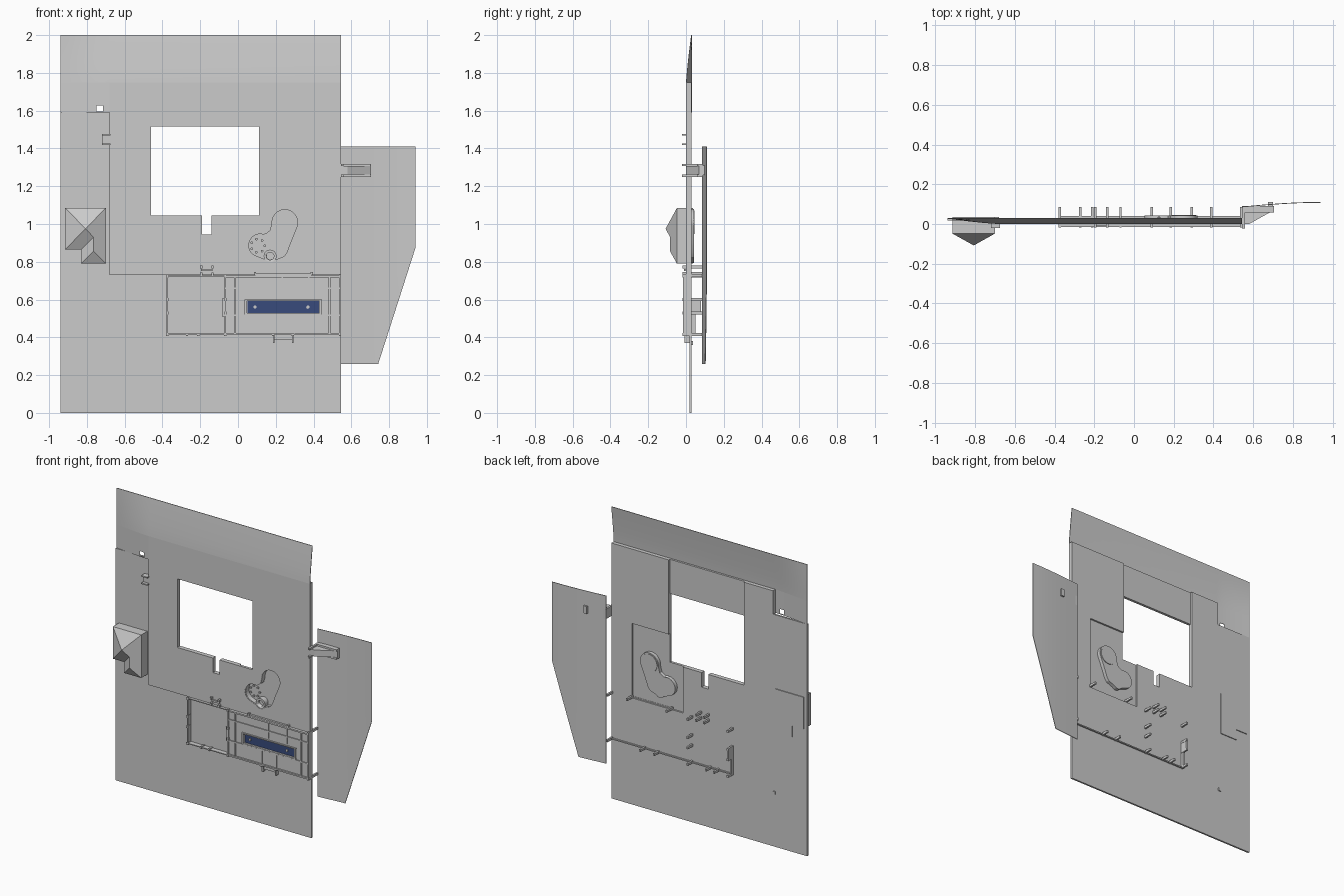
import bpy, bmesh, math

if "Cube" in bpy.data.objects:
    bpy.data.objects.remove(bpy.data.objects["Cube"])


def finish(name, bm, smooth=False):
    bmesh.ops.recalc_face_normals(bm, faces=bm.faces)
    me = bpy.data.meshes.new(name)
    bm.to_mesh(me)
    bm.free()
    ob = bpy.data.objects.new(name, me)
    bpy.context.collection.objects.link(ob)
    if smooth:
        bpy.ops.object.select_all(action='DESELECT')
        ob.select_set(True)
        bpy.context.view_layer.objects.active = ob
        bpy.ops.object.shade_smooth_by_angle()
    return ob


def prism(name, pts, y0, y1, smooth=False):
    """Extrude an x-z outline from y0 to y1."""
    bm = bmesh.new()
    f = bm.faces.new([bm.verts.new((x, y0, z)) for x, z in pts])
    ext = bmesh.ops.extrude_face_region(bm, geom=[f])["geom"]
    bmesh.ops.translate(bm, vec=(0, y1 - y0, 0),
                        verts=[v for v in ext if isinstance(v, bmesh.types.BMVert)])
    return finish(name, bm, smooth)


def box(name, x0, x1, z0, z1, y0, y1):
    return prism(name, [(x0, z0), (x1, z0), (x1, z1), (x0, z1)], y0, y1)


def arc(cx, cz, r, a0, a1, n):
    return [(cx + r * math.cos(math.radians(a0 + (a1 - a0) * i / n)),
             cz + r * math.sin(math.radians(a0 + (a1 - a0) * i / n))) for i in range(n + 1)]


def disc(name, x, z, r, y0, y1, n=24):
    return prism(name, arc(x, z, r, 0, 360, n)[:-1], y0, y1, True)


def sheet(name, fn, nu, nv, thick):
    """Thin curved skin; fn(u, v) gives its front surface."""
    bm = bmesh.new()
    layers = [[[bm.verts.new((p[0], p[1] + d, p[2])) for p in
                (fn(i / nu, j / nv) for j in range(nv + 1))]
               for i in range(nu + 1)] for d in (0, thick)]
    for g in layers:
        for i in range(nu):
            for j in range(nv):
                bm.faces.new((g[i][j], g[i + 1][j], g[i + 1][j + 1], g[i][j + 1]))
    rim = [(i, 0) for i in range(nu)] + [(nu, j) for j in range(nv)] + \
          [(i, nv) for i in range(nu, 0, -1)] + [(0, j) for j in range(nv, 0, -1)]
    a, b = layers
    for (i, j), (k, l) in zip(rim, rim[1:] + rim[:1]):
        bm.faces.new((a[i][j], a[k][l], b[k][l], b[i][j]))
    return finish(name, bm, True)


def cut(ob, cutter):
    m = ob.modifiers.new("cut", 'BOOLEAN')
    m.operation, m.object, m.solver = 'DIFFERENCE', cutter, 'EXACT'
    bpy.context.view_layer.objects.active = ob
    bpy.ops.object.modifier_apply(modifier=m.name)
    bpy.data.objects.remove(cutter)


# Back plate with window, slot and open bay
prism("back_plate", [(-.94, 0), (.545, 0), (.545, 1.75), (.11, 1.75), (.11, 1.24), (.39, 1.24),
                     (.39, .73), (0, .73), (0, 1.045), (-.14, 1.045), (-.14, .945), (-.19, .945),
                     (-.19, 1.045), (-.46, 1.045), (-.46, 1.75), (-.68, 1.75), (-.68, 1.59),
                     (-.94, 1.59)], .018, .03)

# Front panel, pierced by window, slot and recess
recess = (arc(.25, 1.01, .07, -15, 185, 20) + [(.17, .965), (.145, .947)] +
          arc(.115, .885, .062, 75, 240, 14) + arc(.17, .83, .036, 215, 320, 6) +
          [(.245, .825), (.262, .85), (.28, .90)])
panel = box("front_panel", -.68, .545, .73, 1.75, 0, .018)
cut(panel, box("cutter", -.46, .11, 1.045, 1.515, -.1, .1))
cut(panel, box("cutter", -.19, -.14, .945, 1.1, -.1, .1))
cut(panel, prism("cutter", recess, -.1, .1))

# Peanut-shaped recess, closed on the back
cup = prism("recess_cup", recess, .002, .042, True)
cx, cz = .19, .94
cut(cup, prism("cutter", [(cx + (x - cx) * .97, cz + (z - cz) * .97) for x, z in recess],
               -.1, .036))
disc("recess_boss", .25, 1.01, .062, .04, .046, 32)
knob = disc("recess_knob", .17, .83, .034, .0, .038)
cut(knob, disc("cutter", .17, .83, .02, -.1, .02))
for i in range(7):
    a = i * math.tau / 7
    disc("recess_stud", .105 + .036 * math.cos(a), .885 + .036 * math.sin(a), .007, .028, .037, 10)


# Curved top skin and its left continuation
def bend(x, t):
    s = max(0, (-.68 - x) / .26)
    return .027 * (1 - (1 - t ** 1.2) * (1 - s ** 1.3))


XS = [-.94 + .26 * i / 6 for i in range(6)] + [-.68, .545]
sheet("top_skin", lambda u, v: (XS[round(u * 7)], bend(XS[round(u * 7)], v), 1.75 + .25 * v),
      7, 8, .004)
corner = sheet("corner_skin", lambda u, v: (-.94 + .26 * u, bend(-.94 + .26 * u, 0), 1.59 + .16 * v),
               6, 1, .004)
hole = (-.748, -.716, 1.595, 1.627)
cut(corner, box("cutter", *hole, -.1, .1))


# Side wing, a curved sheet set behind the plate
def wing(u, v):
    x = .545 + .395 * u
    low = .26 + max(0, x - .7425) / .1975 * .615
    return (x, .084 + .023 * math.sin(u * math.pi / 2), low + (1.41 - low) * v)


sheet("side_wing", wing, 10, 4, .004)
box("wing_tab", .675, .70, 1.26, 1.31, .08, .112)

# Right bracket joining wing and plate
bm = bmesh.new()
f = bm.faces.new([bm.verts.new((x, y, 1.262)) for x, y in
                  [(.545, 0), (.58, 0), (.705, .07), (.705, .09), (.545, .09)]])
e = bmesh.ops.extrude_face_region(bm, geom=[f])["geom"]
bmesh.ops.translate(bm, vec=(0, 0, .044), verts=[v for v in e if isinstance(v, bmesh.types.BMVert)])
finish("right_bracket", bm)
for z in (1.25, 1.306):
    box("right_bracket_rail", .545, .705, z, z + .012, .058, .09)
    box("right_bracket_lug", .545, .558, z, z + .012, -.022, .06)

# Left bracket
box("left_bracket", -.72, -.68, 1.427, 1.468, 0, .022)
for z in (1.418, 1.468):
    box("left_bracket_lug", -.72, -.675, z, z + .009, -.02, .022)

# L-shaped turret with hipped roof
L = [(-.915, 1.085), (-.70, 1.085), (-.70, .79), (-.83, .79), (-.83, .865), (-.915, .865)]
bm = bmesh.new()
lo = [bm.verts.new((x, .036, z)) for x, z in L]
hi = [bm.verts.new((x, -.048, z)) for x, z in L]
A, B, C = [bm.verts.new(p) for p in
           [(-.807, -.108, .975), (-.765, -.084, .93), (-.765, -.084, .855)]]
bm.faces.new(lo)
for i in range(6):
    j = (i + 1) % 6
    bm.faces.new((lo[i], lo[j], hi[j], hi[i]))
for f in [(hi[0], hi[1], A), (hi[0], A, hi[5]), (hi[5], A, B, hi[4]),
          (hi[1], hi[2], C, B, A), (hi[2], hi[3], C), (hi[3], hi[4], B, C)]:
    bm.faces.new(f)
finish("turret", bm)

# Left open frame
for z in (.413, .722):
    box("left_frame_rail", -.378, -.065, z, z + .006, -.014, .02)
for x in (-.378, -.072):
    box("left_frame_post", x, x + .008, .413, .728, -.014, .02)

# Right tray with raised ribs and rim
tray = box("tray", -.065, .545, .415, .725, -.004, .02)
cut(tray, box("cutter", .05, .43, .53, .592, -.1, .008))
for z in (.413, .718):
    box("tray_rim", -.065, .545, z, z + .01, -.016, .02)
box("tray_side", .536, .545, .413, .728, -.016, .03)
box("tray_end", -.085, -.065, .51, .605, -.01, .02)
for x in (-.02, .48):
    box("tray_rib", x, x + .009, .42, .72, -.012, 0)
for x, z0, z1 in ((.23, .61, .72), (.37, .61, .72), (.18, .42, .515), (.29, .42, .515)):
    box("tray_rib", x, x + .009, z0, z1, -.01, 0)
for z in (.512, .655):
    box("tray_crossbar", -.065, .545, z, z + .008, -.01, 0)
box("tray_top_strip", .09, .39, .722, .738, -.014, .02)

# Blue inset with border and two studs
blue = bpy.data.materials.new("blue")
blue.diffuse_color = (.04, .07, .2, 1)
blue.use_nodes = True
blue.node_tree.nodes["Principled BSDF"].inputs["Base Color"].default_value = blue.diffuse_color
box("inset", .045, .435, .527, .595, .003, .012).data.materials.append(blue)
for z in (.522, .592):
    box("inset_border", .035, .445, z, z + .007, -.013, 0)
for x in (.035, .432):
    box("inset_border", x, x + .012, .522, .599, -.013, 0)
for x in (.09, .37):
    disc("inset_stud", x, .56, .009, -.004, .006, 12)

# Pins passing through to the back
pins = [(-.374, z) for z in (.724, .60, .53, .416)] + [(-.068, z) for z in (.724, .60, .53, .416)] + \
       [(x, .416) for x in (-.27, -.21, .185, .29)] + [(.09, .738), (.39, .738)] + \
       [(x, z) for x in (-.195, -.135) for z in (.735, .772)] + [(.54, .728), (.54, .416)]
for x, z in pins:
    box("pin", x - .006, x + .006, z - .008, z + .008, -.018, .085)
box("pin_spacer", -.195, -.135, .75, .762, -.01, .02)
box("back_post_upper", -.38, -.37, .53, .60, .03, .08)
box("back_post_lower", -.38, -.37, .416, .53, .03, .05)
box("back_rail", -.37, .54, .41, .418, .03, .04)
box("back_nub", -.70, -.68, .36, .38, .03, .036)

# Lower prongs under the tray
for x in (.185, .285):
    prism("tray_prong", [(x, .37), (x + .009, .37), (x + .009, .415), (x, .415)], -.008, .02)
box("prong_shelf", .194, .285, .385, .415, .004, .02)
